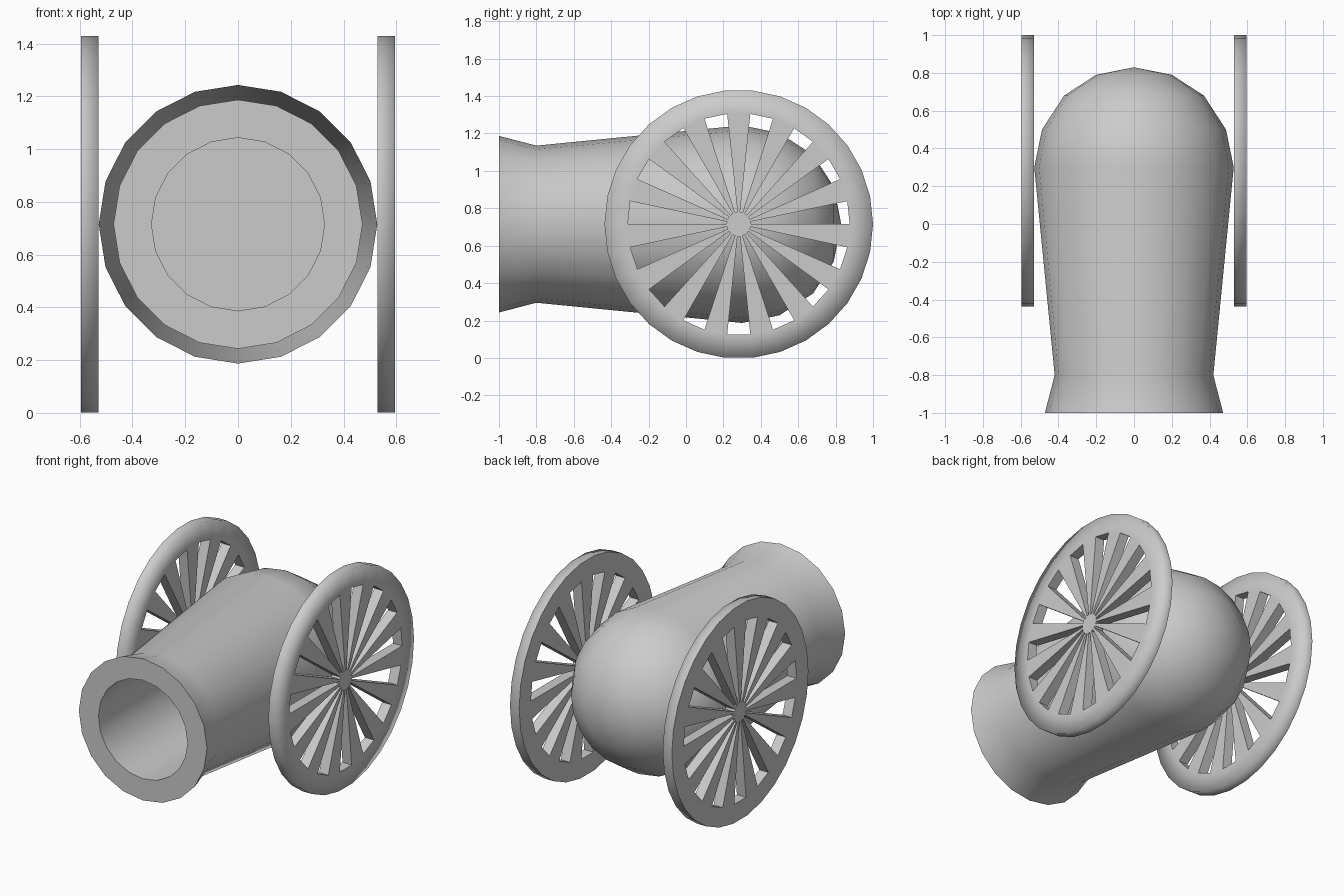
import bpy, bmesh
from math import cos, sin, pi, radians

if "Cube" in bpy.data.objects:
    bpy.data.objects.remove(bpy.data.objects["Cube"])

AXIS_Z = 0.715


def finish(bm, name, keep_smooth=lambda e: False):
    """Smooth faces, sharp edges over 32 degrees unless exempted."""
    bmesh.ops.recalc_face_normals(bm, faces=bm.faces)
    for f in bm.faces:
        f.smooth = True
    for e in bm.edges:
        e.smooth = e.calc_face_angle(0) < radians(32) or keep_smooth(e)
    me = bpy.data.meshes.new(name)
    bm.to_mesh(me)
    bm.free()
    return me


def place(name, me, loc):
    ob = bpy.data.objects.new(name, me)
    ob.location = loc
    bpy.context.collection.objects.link(ob)


# Barrel: profile (y, radius) from bore bottom, round the muzzle, to the breech dome
profile = [(0.3, 0.328), (-1, 0.328), (-1, 0.472), (-0.8, 0.42), (0.3, 0.528),
           (0.5, 0.487), (0.68, 0.37), (0.79, 0.2)]
N = 20
bm = bmesh.new()
rings = [[bm.verts.new((r * cos(2 * pi * k / N), y, r * sin(2 * pi * k / N)))
          for k in range(N)] for y, r in profile]
for a, b in zip(rings, rings[1:]):
    for k in range(N):
        j = (k + 1) % N
        bm.faces.new((a[k], a[j], b[j], b[k]))
bm.faces.new(rings[0])
tip = bm.verts.new((0, 0.83, 0))
for k in range(N):
    bm.faces.new((rings[-1][k], rings[-1][(k + 1) % N], tip))
place("barrel", finish(bm, "barrel"), (0, 0, AXIS_Z))

# Wheel: flat disc of hub, 15 wedge spokes and rim, thickened towards +x
S, R_OUT, THICK = 30, 0.718, 0.067
bm = bmesh.new()
hub, inner, outer = [[bm.verts.new((0, r * cos(2 * pi * k / S), r * sin(2 * pi * k / S)))
                      for k in range(S)] for r in (0.065, 0.593, R_OUT)]
bm.faces.new(hub)
for k in range(S):
    j = (k + 1) % S
    bm.faces.new((inner[k], inner[j], outer[j], outer[k]))
    if k % 2:
        bm.faces.new((hub[k], hub[j], inner[j], inner[k]))
bmesh.ops.recalc_face_normals(bm, faces=bm.faces)
ext = bmesh.ops.extrude_face_region(bm, geom=bm.faces[:], use_keep_orig=True)
bmesh.ops.translate(bm, vec=(THICK, 0, 0),
                    verts=[v for v in ext["geom"] if isinstance(v, bmesh.types.BMVert)])
# the outer +x rim edge is shaded round
wheel = finish(bm, "wheel", lambda e: all(
    v.co.x > THICK / 2 and v.co.yz.length > R_OUT - 0.01 for v in e.verts))
place("right_wheel", wheel, (0.529, 0.282, AXIS_Z))
place("left_wheel", wheel, (-0.596, 0.282, AXIS_Z))
